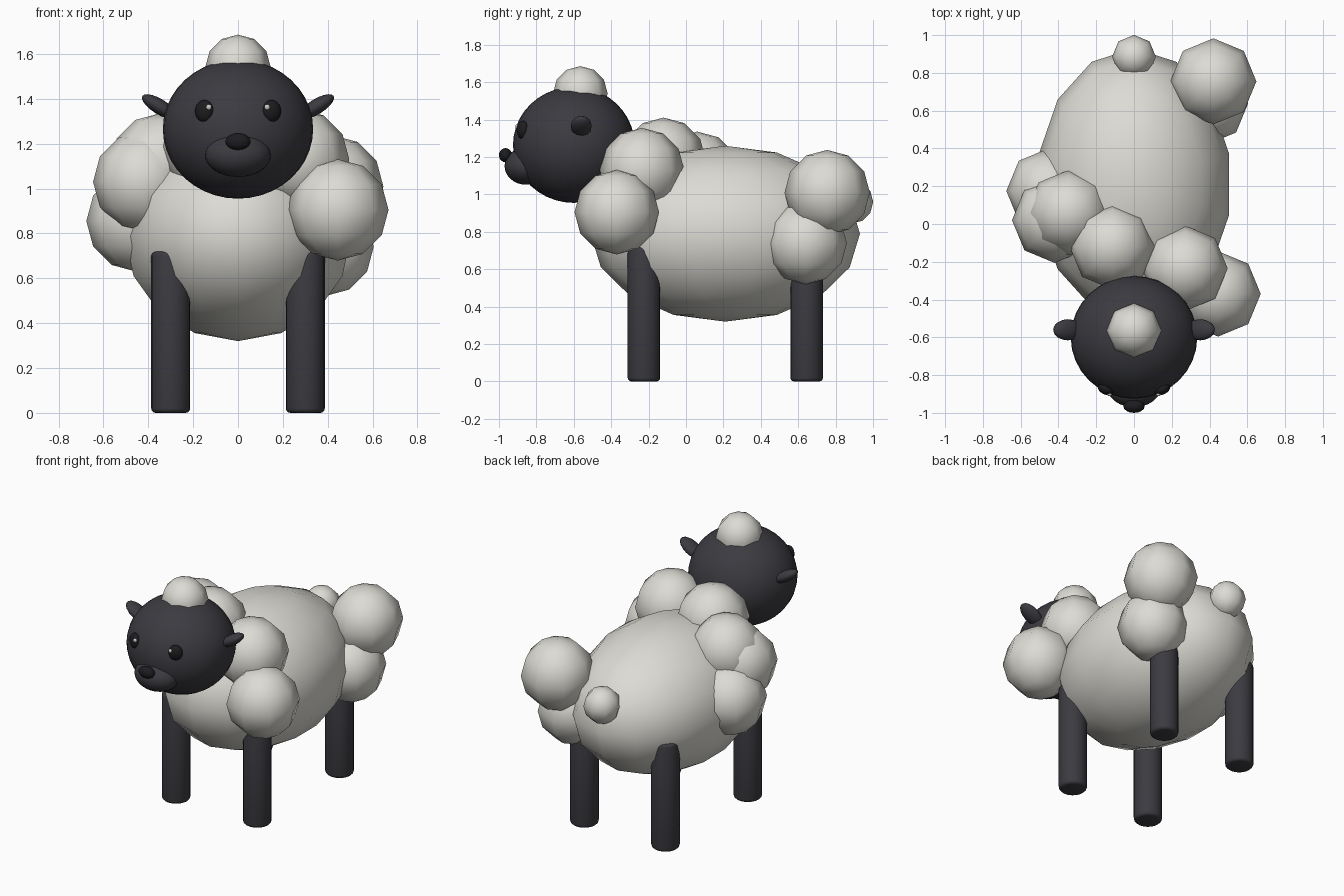
import bpy
import bmesh
import math
from mathutils import Matrix, Vector

old = bpy.data.objects.get("Cube")
if old:
    bpy.data.objects.remove(old, do_unlink=True)


def material(name, rgb):
    m = bpy.data.materials.new(name)
    m.use_nodes = True
    m.diffuse_color = (*rgb, 1)
    bsdf = m.node_tree.nodes["Principled BSDF"]
    bsdf.inputs["Base Color"].default_value = (*rgb, 1)
    bsdf.inputs["Roughness"].default_value = 0.8
    return m


WOOL = material("cream_wool", (0.72, 0.71, 0.66))
DARK = material("charcoal_skin", (0.045, 0.043, 0.052))
BLACK = material("black", (0.012, 0.012, 0.014))
GLINT = material("eye_glint", (0.6, 0.6, 0.58))


def finish(name, bm, mat):
    me = bpy.data.meshes.new(name)
    bm.to_mesh(me)
    bm.free()
    me.materials.append(mat)
    me.shade_smooth()
    ob = bpy.data.objects.new(name, me)
    bpy.context.collection.objects.link(ob)
    return ob


def ellipsoid(name, centre, radii, mat, segs=24, rings=16, tilt=0.0, turn=0.0):
    """Scaled sphere, tilted about y and turned about z."""
    bm = bmesh.new()
    bmesh.ops.create_uvsphere(bm, u_segments=segs, v_segments=rings, radius=1)
    bm.transform(Matrix.Translation(centre) @ Matrix.Rotation(turn, 4, 'Z')
                 @ Matrix.Rotation(tilt, 4, 'Y')
                 @ Matrix.Diagonal(Vector((*radii, 1))))
    return finish(name, bm, mat)


def tuft(name, centre, r):
    return ellipsoid(name, centre, (r, r, r), WOOL, 8, 6)


# Woolly body
ellipsoid("body", (0, 0.21, 0.79), (0.517, 0.72, 0.47), WOOL, 14, 8)

# Collar of wool tufts, from the left shoulder over the neck to the right flank
collar = [(0.445, -0.37, 0.905), (0.27, -0.235, 1.13), (-0.115, -0.12, 1.185),
          (-0.345, 0.06, 1.11), (-0.42, 0.02, 1.03), (-0.45, 0.175, 0.855)]
for i, c in enumerate(collar):
    tuft(f"collar_tuft_{i + 1}", c, 0.226)

# Wool on the left haunch, tail and crown
tuft("haunch_tuft_upper", (0.42, 0.755, 1.01), 0.228)
tuft("haunch_tuft_lower", (0.385, 0.64, 0.74), 0.22)
tuft("tail", (0, 0.885, 0.96), 0.116)
tuft("crown_tuft", (0, -0.565, 1.54), 0.146)

# Head, muzzle and nose
ellipsoid("head", (0, -0.6, 1.265), (0.335, 0.325, 0.31), DARK, 32, 20)
ellipsoid("muzzle", (0, -0.855, 1.152), (0.147, 0.115, 0.1), DARK)
ellipsoid("nose", (0, -0.965, 1.21), (0.056, 0.035, 0.038), BLACK, 16, 10)

# Ears and eyes
for side, s in (("left", 1), ("right", -1)):
    ellipsoid(f"ear_{side}", (s * 0.35, -0.56, 1.365), (0.09, 0.056, 0.034),
              DARK, 16, 10, tilt=-s * math.radians(32))
    ellipsoid(f"eye_{side}", (s * 0.15, -0.873, 1.345), (0.044, 0.03, 0.05),
              BLACK, 16, 10, turn=s * math.radians(25))
    ellipsoid(f"eye_glint_{side}", (s * 0.13, -0.902, 1.363),
              (0.013, 0.01, 0.013), GLINT, 10, 6)


def leg(name, x, y, height=0.72, r=0.087):
    """Straight round leg with softened rims."""
    bm = bmesh.new()
    bmesh.ops.create_cone(bm, cap_ends=True, segments=20, radius1=r, radius2=r,
                          depth=height)
    rims = [e for e in bm.edges if abs(e.verts[0].co.z - e.verts[1].co.z) < 0.01]
    bmesh.ops.bevel(bm, geom=rims, offset=0.02, segments=3, profile=0.5,
                    affect='EDGES')
    bm.transform(Matrix.Translation((x, y, height / 2)))
    ob = finish(name, bm, DARK)
    bpy.ops.object.select_all(action='DESELECT')
    ob.select_set(True)
    bpy.context.view_layer.objects.active = ob
    bpy.ops.object.shade_smooth_by_angle(angle=math.radians(35))


# Legs
for side, x in (("left", 0.3), ("right", -0.3)):
    leg(f"front_leg_{side}", x, -0.225)
    leg(f"back_leg_{side}", x, 0.645)
